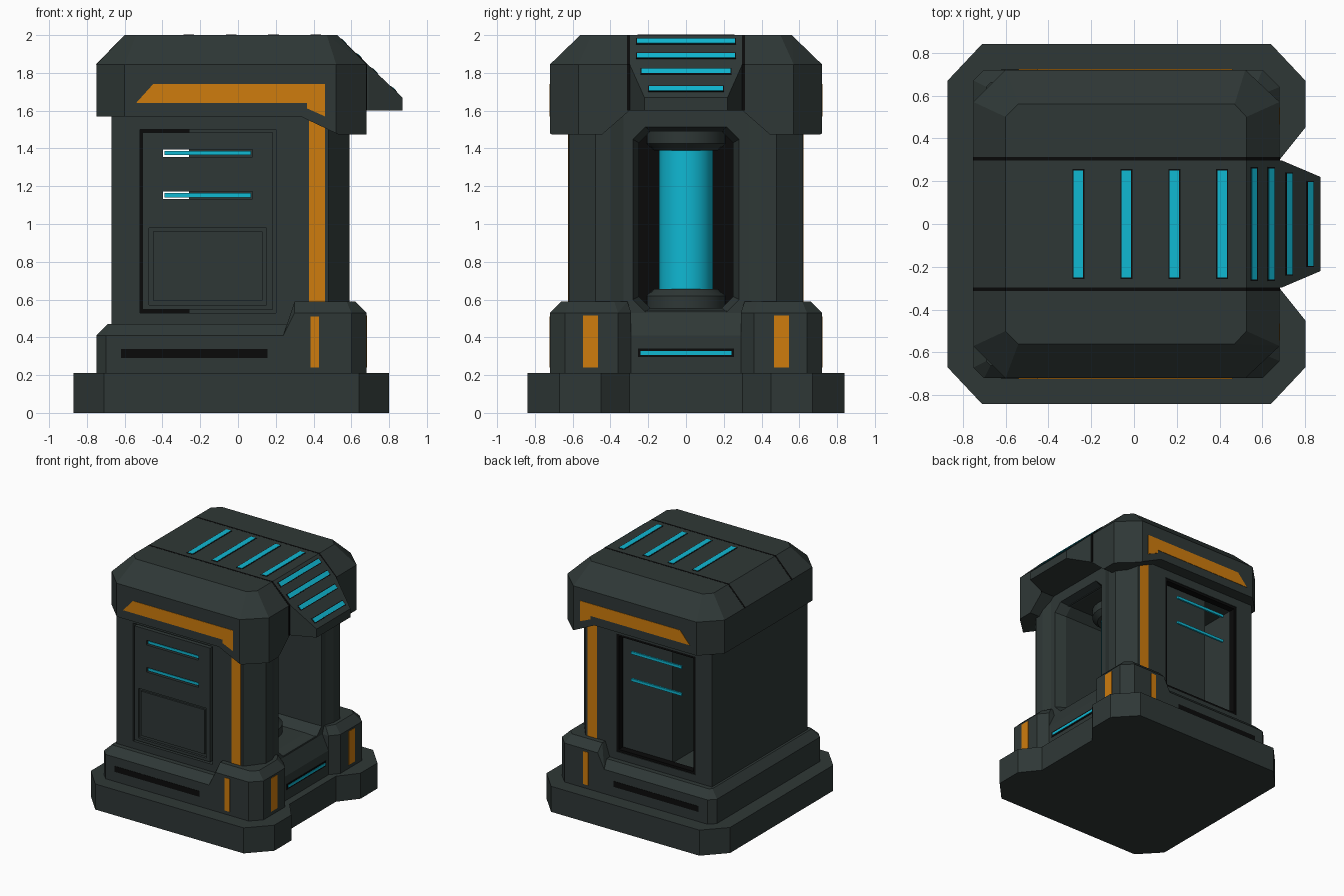
import bpy, bmesh, math
from mathutils import Vector

if "Cube" in bpy.data.objects:
    bpy.data.objects.remove(bpy.data.objects["Cube"])


def material(name, r, g, b):
    m = bpy.data.materials.new(name)
    m.use_nodes = True
    m.diffuse_color = (r, g, b, 1)
    m.node_tree.nodes["Principled BSDF"].inputs["Base Color"].default_value = (r, g, b, 1)
    return m


METAL = material("dark grey metal", 0.028, 0.039, 0.037)
BLACK = material("black gap", 0.003, 0.003, 0.003)
ORANGE = material("orange paint", 0.62, 0.2, 0.004)
CYAN = material("cyan glow", 0.005, 0.48, 0.65)


def finish(name, bm, mat):
    bmesh.ops.recalc_face_normals(bm, faces=bm.faces)
    me = bpy.data.meshes.new(name)
    bm.to_mesh(me)
    bm.free()
    me.materials.append(mat)
    ob = bpy.data.objects.new(name, me)
    bpy.context.collection.objects.link(ob)
    return ob


def hull(name, points, mat=METAL):
    """Convex solid round the given points."""
    bm = bmesh.new()
    for p in points:
        bm.verts.new(p)
    res = bmesh.ops.convex_hull(bm, input=bm.verts)
    bmesh.ops.delete(bm, geom=[v for v in bm.verts if not v.link_faces], context='VERTS')
    bmesh.ops.dissolve_limit(bm, angle_limit=0.01, verts=bm.verts, edges=bm.edges)
    return finish(name, bm, mat)


def prism(name, outline, offset, mat=METAL):
    """Polygon of 3D points swept along an offset."""
    bm = bmesh.new()
    face = bm.faces.new([bm.verts.new(p) for p in outline])
    res = bmesh.ops.extrude_face_region(bm, geom=[face])
    verts = [g for g in res["geom"] if isinstance(g, bmesh.types.BMVert)]
    bmesh.ops.translate(bm, verts=verts, vec=offset)
    return finish(name, bm, mat)


def box(name, x, y, z, mat=METAL):
    return hull(name, [(a, b, c) for a in x for b in y for c in z], mat)


def cut(target, cutter):
    mod = target.modifiers.new("cut", 'BOOLEAN')
    mod.operation = 'DIFFERENCE'
    mod.solver = 'EXACT'
    mod.object = cutter
    bpy.context.view_layer.objects.active = target
    bpy.ops.object.modifier_apply(modifier=mod.name)
    bpy.data.objects.remove(cutter)


def both(half):
    """Complete a plan outline by mirroring it across y."""
    return half + [(x, -y) for x, y in reversed(half)]


def at(outline, z):
    return [(x, y, z) for x, y in outline]


# Base slab with a notch at the tank side
slab = both([(-0.87, 0.67), (-0.71, 0.84), (0.64, 0.84), (0.8, 0.67), (0.8, 0.45), (0.68, 0.3)])
base = prism("base_slab", at(slab, 0), (0, 0, 0.21))

# Low plinth and its sill below the tank
rim = both([(-0.75, 0.67), (-0.7, 0.72), (0.5, 0.72)])
rim_top = both([(-0.69, 0.64), (-0.67, 0.66), (0.5, 0.66)])
hull("plinth", at(rim, 0.2) + at(rim, 0.41) + at(rim_top, 0.47))
hull("tank_sill", [(x, y, z) for y in (-0.3, 0.3)
                   for x, z in ((0.3, 0.2), (0.62, 0.2), (0.62, 0.41), (0.56, 0.54), (0.3, 0.54))])
box("sill_slot", (0.615, 0.623), (-0.255, 0.255), (0.295, 0.34), BLACK)
box("sill_light", (0.615, 0.626), (-0.24, 0.24), (0.307, 0.328), CYAN)

# Main body with alcove and service openings
plan = both([(-0.67, 0.62), (0.48, 0.62), (0.59, 0.48), (0.59, 0.4), (0.565, 0.33)])
body = prism("body", at(plan, 0.4), (0, 0, 1.2))


def octagon(x, w, low, high, c):
    half = [(c - w, low), (w - c, low), (w, low + c), (w, high - c), (w - c, high), (c - w, high),
            (-w, high - c), (-w, low + c)]
    return [(x, y, z) for y, z in half]


cut(body, hull("alcove_mouth", octagon(0.62, 0.3, 0.52, 1.53, 0.07) + octagon(0.48, 0.25, 0.555, 1.49, 0.06)))
cut(body, hull("alcove", octagon(0.5, 0.25, 0.555, 1.49, 0.06) + octagon(-0.24, 0.25, 0.555, 1.49, 0.06)))
cut(body, box("service_shaft", (-0.52, -0.26), (-1, 1), (0.53, 1.5)))
for s in (-1, 1):
    cut(body, box("door_recess", (-0.52, 0.2), (s * 0.55, s * 0.8), (0.53, 1.5)))
body.data.materials.append(BLACK)
for f in body.data.polygons:
    if f.normal.x > 0.9 and -0.3 < f.center.x < -0.2:
        f.material_index = 1

# Front door with light slots and a lower panel
door = box("front_door", (-0.505, 0.185), (-0.625, -0.57), (0.547, 1.484))
for z in (1.375, 1.152):
    cut(door, box("light_slot", (-0.397, 0.077), (-0.8, -0.5), (z - 0.019, z + 0.019)))
    for s in (-1, 1):
        box("door_light", (-0.39, 0.07), (s * 0.6, s * 0.615), (z - 0.011, z + 0.011), CYAN)
cut(door, box("panel_recess", (-0.47, 0.15), (-0.8, -0.605), (0.57, 0.98)))
box("door_panel", (-0.45, 0.13), (-0.62, -0.58), (0.595, 0.96))

# Black frame round the rear opening
for x in ((-0.52, -0.5), (0.18, 0.2)):
    box("rear_frame_side", x, (0.56, 0.615), (0.53, 1.5), BLACK)
for z in ((0.53, 0.55), (1.48, 1.5)):
    box("rear_frame_bar", (-0.52, 0.2), (0.56, 0.615), z, BLACK)


# Glowing tank with stepped collars
def cylinder(name, r1, r2, z1, z2, mat=METAL):
    bm = bmesh.new()
    bmesh.ops.create_cone(bm, cap_ends=True, segments=24, radius1=r1, radius2=r2, depth=z2 - z1)
    bmesh.ops.translate(bm, verts=bm.verts, vec=(0.15, 0, (z1 + z2) / 2))
    ob = finish(name, bm, mat)
    ob.data.shade_smooth()
    ob.data.set_sharp_from_angle(angle=math.radians(35))


cylinder("tank", 0.143, 0.143, 0.6, 1.45, CYAN)
cylinder("lower_collar", 0.21, 0.21, 0.55, 0.62)
cylinder("lower_collar_cone", 0.21, 0.17, 0.62, 0.655)
cylinder("upper_collar_cone", 0.17, 0.21, 1.39, 1.425)
cylinder("upper_collar", 0.21, 0.21, 1.425, 1.495)

# Roof with bevelled rim, lowered at the tank corners
eave = both([(-0.75, 0.57), (-0.6, 0.72), (0.52, 0.72), (0.68, 0.57)])
crown = both([(-0.6, 0.5), (-0.54, 0.56), (0.47, 0.56), (0.525, 0.5)])
roof = hull("roof", at(eave, 1.475) + at(eave, 1.845) + at(crown, 2))
cut(roof, prism("eave_cut", [(-1, -1, 1.3), (0.53, -1, 1.3), (0.53, -1, 1.475), (0.33, -1, 1.57),
                             (-1, -1, 1.57)], (0, 2, 0)))
cut(roof, prism("arch_cut", [(0.5, -0.46, 1.46), (0.5, -0.3, 1.6), (0.5, 0.3, 1.6), (0.5, 0.46, 1.46)],
                (0.5, 0, 0)))
for s in (-1, 1):
    prism("roof_seam", [(-0.752, s * 0.312, 1.845), (-0.6, s * 0.312, 2.001), (0.525, s * 0.312, 2.001),
                        (0.683, s * 0.312, 1.845), (0.683, s * 0.312, 1.6), (0.5, s * 0.312, 1.6),
                        (0.5, s * 0.312, 1.845)], (0, -s * 0.015, 0), BLACK)

# Sloping vent hood over the tank
hull("vent_hood", [(x, s * y, z) for s in (-1, 1) for x, y, z in
                   ((0.45, 0.297, 2), (0.45, 0.297, 1.6), (0.525, 0.297, 2), (0.69, 0.297, 1.842),
                    (0.69, 0.297, 1.6), (0.87, 0.22, 1.67), (0.87, 0.22, 1.6))])


def light_bar(name, centre, half, width, tilt):
    for part, grow, lift, mat in (("_slot", 0.006, 0.002, BLACK), ("_light", 0, 0.004, CYAN)):
        ob = box(name + part, (-width - grow, width + grow), (-half - grow, half + grow), (-0.004, lift), mat)
        ob.rotation_euler.y = tilt
        ob.location = centre


for i in range(4):
    light_bar("roof", (-0.26 + 0.224 * i, 0, 2), 0.25, 0.022, 0)
slope = math.atan2(0.33, 0.345)
for x, half in ((0.56, 0.26), (0.64, 0.26), (0.725, 0.235), (0.823, 0.195)):
    light_bar("vent", (x, 0, 2 - (x - 0.525) * 0.957), half, 0.017, slope)

# Mirrored corner blocks, slots and orange stripes
for s in (-1, 1):
    foot = [(0.24, 0.72), (0.6, 0.72), (0.68, 0.64), (0.68, 0.36), (0.62, 0.29), (0.24, 0.29)]
    step = [(0.3, y) if x == 0.24 else (x, y) for x, y in foot]
    cap = [(0.3, 0.66), (0.575, 0.66), (0.62, 0.615), (0.62, 0.38), (0.58, 0.31), (0.3, 0.31)]
    hull("corner_block", [(x, s * y, z) for o, z in ((foot, 0.2), (foot, 0.41), (step, 0.53), (cap, 0.59))
                          for x, y in o])
    box("plinth_slot", (-0.62, 0.155), (s * 0.715, s * 0.722), (0.29, 0.337), BLACK)
    box("block_stripe", (0.385, 0.43), (s * 0.715, s * 0.723), (0.24, 0.51), ORANGE)
    box("block_end_stripe", (0.675, 0.683), (s * 0.465, s * 0.545), (0.24, 0.515), ORANGE)
    box("body_stripe", (0.375, 0.46), (s * 0.615, s * 0.623), (0.56, 1.56), ORANGE)
    prism("roof_stripe", [(x, s * 0.716, z) for x, z in
                          ((-0.54, 1.64), (-0.45, 1.74), (0.46, 1.74), (0.46, 1.57), (0.365, 1.612),
                           (0.365, 1.64))], (0, s * 0.007, 0), ORANGE)
